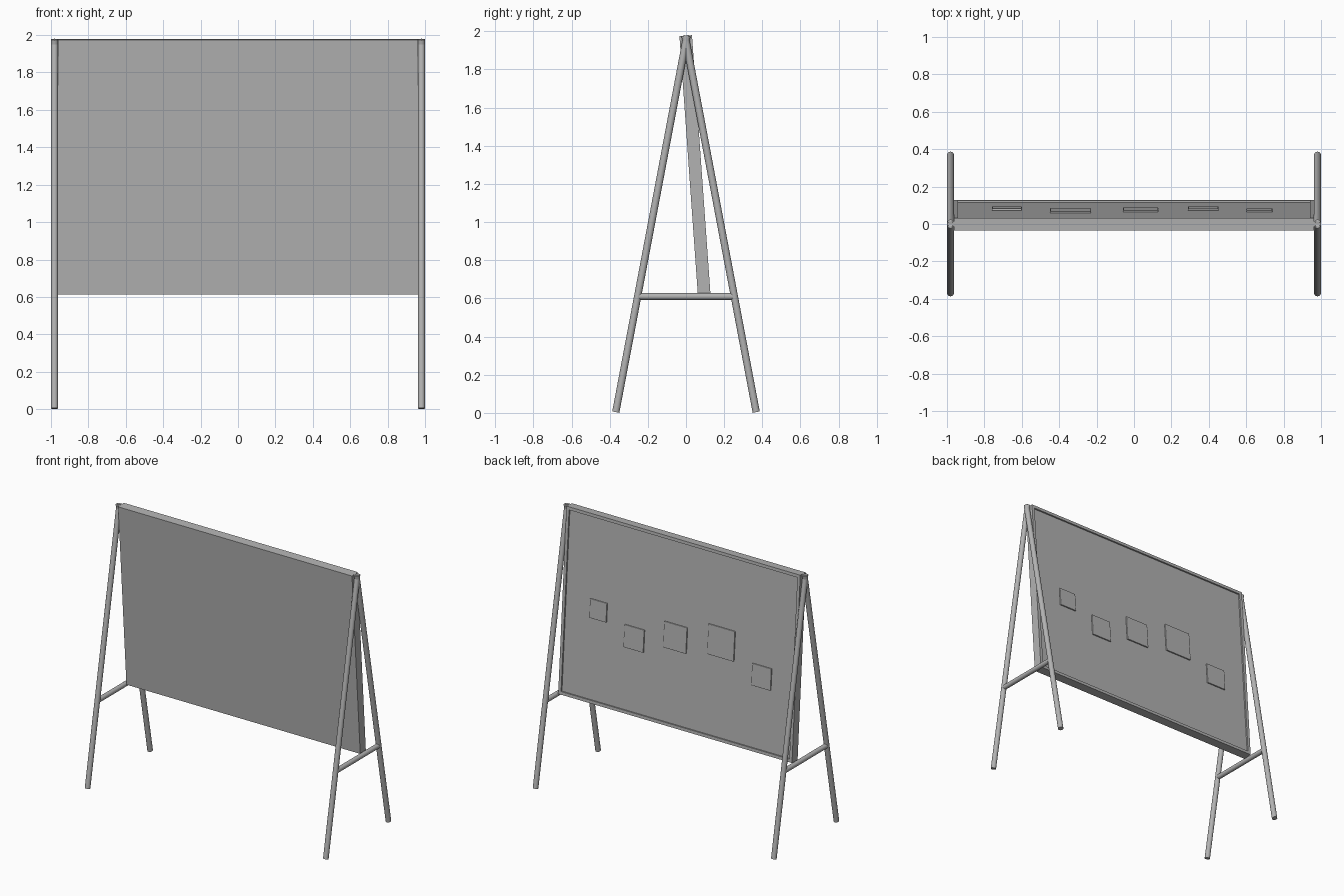
import bpy
import bmesh
from math import cos
from mathutils import Matrix, Vector

cube = bpy.data.objects.get("Cube")
if cube:
    bpy.data.objects.remove(cube, do_unlink=True)

grey = bpy.data.materials.new("plain grey")
grey.use_nodes = True
COLOUR = (0.45, 0.45, 0.45, 1)
grey.diffuse_color = COLOUR
grey.node_tree.nodes["Principled BSDF"].inputs["Base Color"].default_value = COLOUR

TILT = 0.0712
BOARD_Z = 1.297
THICK = 0.066
RECESS = 0.011
board_frame = Matrix.Translation((0, 0.047, BOARD_Z)) @ Matrix.Rotation(TILT, 4, "X")


def finish(name, bm, matrix):
    mesh = bpy.data.meshes.new(name)
    bm.to_mesh(mesh)
    bm.free()
    mesh.materials.append(grey)
    obj = bpy.data.objects.new(name, mesh)
    obj.matrix_world = matrix
    bpy.context.collection.objects.link(obj)
    return obj


def box(size):
    bm = bmesh.new()
    bmesh.ops.create_cube(bm, size=1)
    bmesh.ops.scale(bm, vec=size, verts=bm.verts)
    return bm


def rod(name, start, end, radius):
    start, end = Vector(start), Vector(end)
    axis = end - start
    bm = bmesh.new()
    bmesh.ops.create_cone(bm, cap_ends=True, segments=24, radius1=radius,
                          radius2=radius, depth=axis.length)
    turn = axis.to_track_quat("Z", "Y").to_matrix().to_4x4()
    obj = finish(name, bm, Matrix.Translation((start + end) / 2) @ turn)
    bpy.ops.object.select_all(action="DESELECT")
    obj.select_set(True)
    bpy.context.view_layer.objects.active = obj
    bpy.ops.object.shade_smooth_by_angle()


# Leaning board: flat front, rim around a sunken back
bm = box((1.925, THICK, 1.364))
bm.normal_update()
back = max(bm.faces, key=lambda f: f.normal.y)
bmesh.ops.inset_region(bm, faces=[back], thickness=0.032)
panel = bmesh.ops.extrude_discrete_faces(bm, faces=[back])["faces"][0]
bmesh.ops.translate(bm, vec=(0, -RECESS, 0), verts=panel.verts)
finish("board", bm, board_frame)

# Square notes on the back panel: x, z, side length
notes = [(0.67, 1.295, 0.14), (0.37, 1.17, 0.165), (0.035, 1.265, 0.19),
         (-0.34, 1.325, 0.22), (-0.68, 1.165, 0.16)]
for i, (x, z, side) in enumerate(notes):
    place = Matrix.Translation((x, THICK / 2 - RECESS + 0.004, (z - BOARD_Z) / cos(TILT)))
    note = finish(f"note_{i + 1}", box((side, 0.012, side)), board_frame @ place)
    bevel = note.modifiers.new("soft edges", "BEVEL")
    bevel.width = 0.004
    bevel.segments = 2

# A-shaped stands at both ends
for side, sx in (("left", 1), ("right", -1)):
    x = 0.981 * sx
    for name, sy in (("front", -1), ("back", 1)):
        rod(f"{side}_{name}_leg", (x, 0.368 * sy, 0.004), (x, -0.005 * sy, 1.977), 0.019)
    rod(f"{side}_crossbar", (x, -0.252, 0.61), (x, 0.252, 0.61), 0.018)
